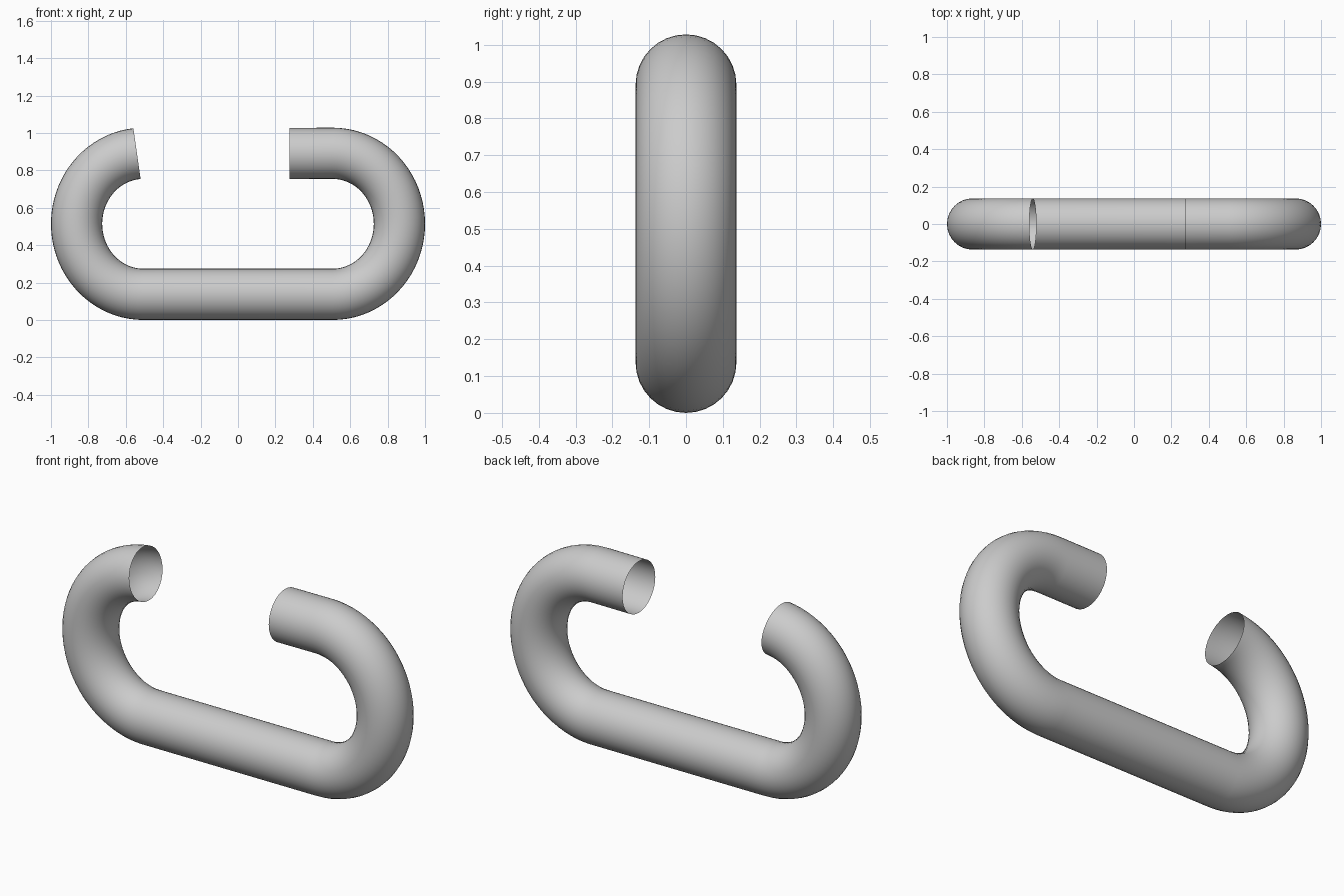
import bpy
from math import cos, sin, radians

if "Cube" in bpy.data.objects:
    bpy.data.objects.remove(bpy.data.objects["Cube"])

R = 0.137            # tube radius
CX, CZ = 0.506, 0.514  # centre of each bend
AX, AZ = 0.357, 0.377  # bend half-width and half-height


def bend(side, a0, a1, steps=40):
    """Centre-line points of one rounded end, angles in degrees from straight down."""
    pts = []
    for i in range(steps + 1):
        a = radians(a0 + (a1 - a0) * i / steps)
        pts.append((side * (CX + AX * sin(a)), 0, CZ - AZ * cos(a)))
    return pts


# Centre line: cut left bend, straight bottom, right bend, short top arm
path = bend(-1, 174.5, 0) + bend(1, 0, 180) + [(0.276, 0, CZ + AZ - 0.001)]

# Open-ended round tube swept along the centre line
curve = bpy.data.curves.new("open_link", 'CURVE')
curve.dimensions = '3D'
curve.bevel_depth = R
curve.bevel_resolution = 14
curve.use_fill_caps = False
spline = curve.splines.new('POLY')
spline.points.add(len(path) - 1)
for p, co in zip(spline.points, path):
    p.co = (*co, 1)
spline.use_smooth = True

link = bpy.data.objects.new("open_link", curve)
bpy.context.collection.objects.link(link)
bpy.context.view_layer.objects.active = link
link.select_set(True)
bpy.ops.object.convert(target='MESH')
bpy.ops.object.shade_smooth()
